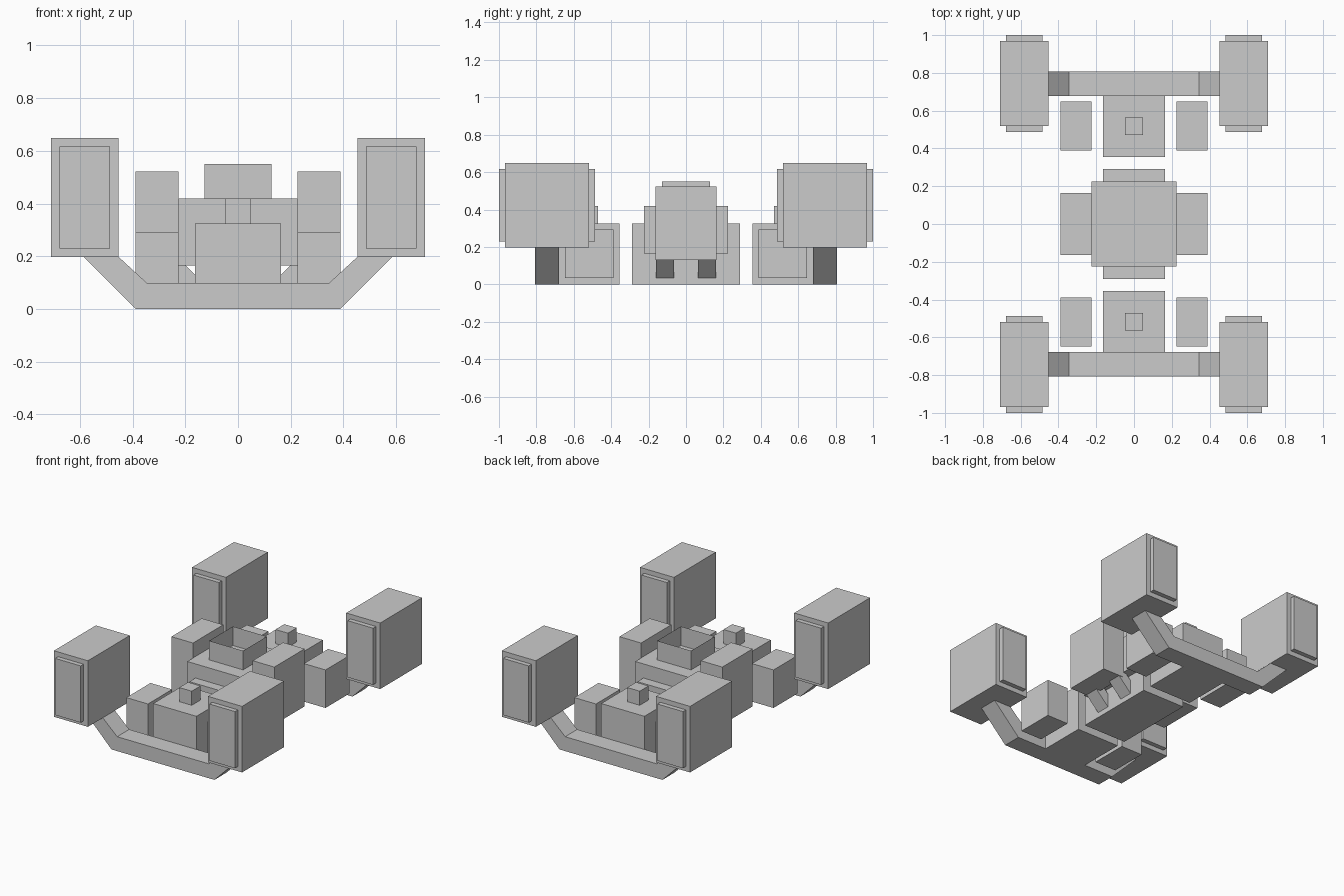
import bpy, bmesh

if "Cube" in bpy.data.objects:
    bpy.data.objects.remove(bpy.data.objects["Cube"])


def finish(name, bm):
    bmesh.ops.recalc_face_normals(bm, faces=bm.faces)
    mesh = bpy.data.meshes.new(name)
    bm.to_mesh(mesh)
    bm.free()
    obj = bpy.data.objects.new(name, mesh)
    bpy.context.collection.objects.link(obj)
    return obj


def box(name, x, y, z, open_ends=False):
    """Box from (min, max) ranges; open_ends keeps only the four walls."""
    bm = bmesh.new()
    bmesh.ops.create_cube(bm, size=1)
    for v in bm.verts:
        v.co = [r[0] if c < 0 else r[1] for c, r in zip(v.co, (x, y, z))]
    if open_ends:
        bm.normal_update()
        caps = [f for f in bm.faces if abs(f.normal.z) > 0.5]
        bmesh.ops.delete(bm, geom=caps, context='FACES_ONLY')
    return finish(name, bm)


def extrude_profile(name, pts, y):
    """Extrude an x-z outline along y."""
    bm = bmesh.new()
    face = bm.faces.new([bm.verts.new((px, y[0], pz)) for px, pz in pts])
    ext = bmesh.ops.extrude_face_region(bm, geom=[face])
    moved = [g for g in ext["geom"] if isinstance(g, bmesh.types.BMVert)]
    bmesh.ops.translate(bm, verts=moved, vec=(0, y[1] - y[0], 0))
    return finish(name, bm)


def span(s, a, b):
    return tuple(sorted((s * a, s * b)))


# Central body
box("centre_base", (-.163, .163), (-.29, .29), (0, .324))
box("centre_deck", (-.225, .225), (-.225, .225), (.165, .42))
box("open_collar", (-.128, .128), (-.128, .128), (.42, .55), open_ends=True)

# Side boxes on the central body, with slanted braces below
for sx, side in ((-1, "left"), (1, "right")):
    box(f"centre_side_box_{side}", span(sx, .225, .388), (-.163, .163), (.13, .522))
    for sy, end in ((-1, "front"), (1, "back")):
        brace = [(.163, .035), (.258, .13), (.225, .192), (.163, .13)]
        extrude_profile(f"brace_{side}_{end}", [(sx * a, b) for a, b in brace],
                        span(sy, .063, .16))

# Front and back units
for sy, end in ((-1, "front"), (1, "back")):
    box(f"end_block_{end}", (-.163, .163), span(sy, .355, .68), (0, .324))
    box(f"top_stud_{end}", (-.047, .047), span(sy, .47, .565), (.324, .42))

    # Cross bar with upturned arms
    half = [(.388, 0), (.585, .198), (.453, .198), (.345, .098)]
    extrude_profile(f"cross_bar_{end}", half + [(-a, b) for a, b in reversed(half)],
                    span(sy, .678, .808))

    for sx, side in ((-1, "left"), (1, "right")):
        box(f"side_box_{end}_{side}", span(sx, .225, .388), span(sy, .388, .648), (.033, .292))
        # Pods with a raised panel on each end
        box(f"pod_{end}_{side}", span(sx, .453, .709), span(sy, .518, .969), (.198, .648))
        box(f"pod_panel_{end}_{side}", span(sx, .485, .677), span(sy, .487, 1.0), (.23, .616))
